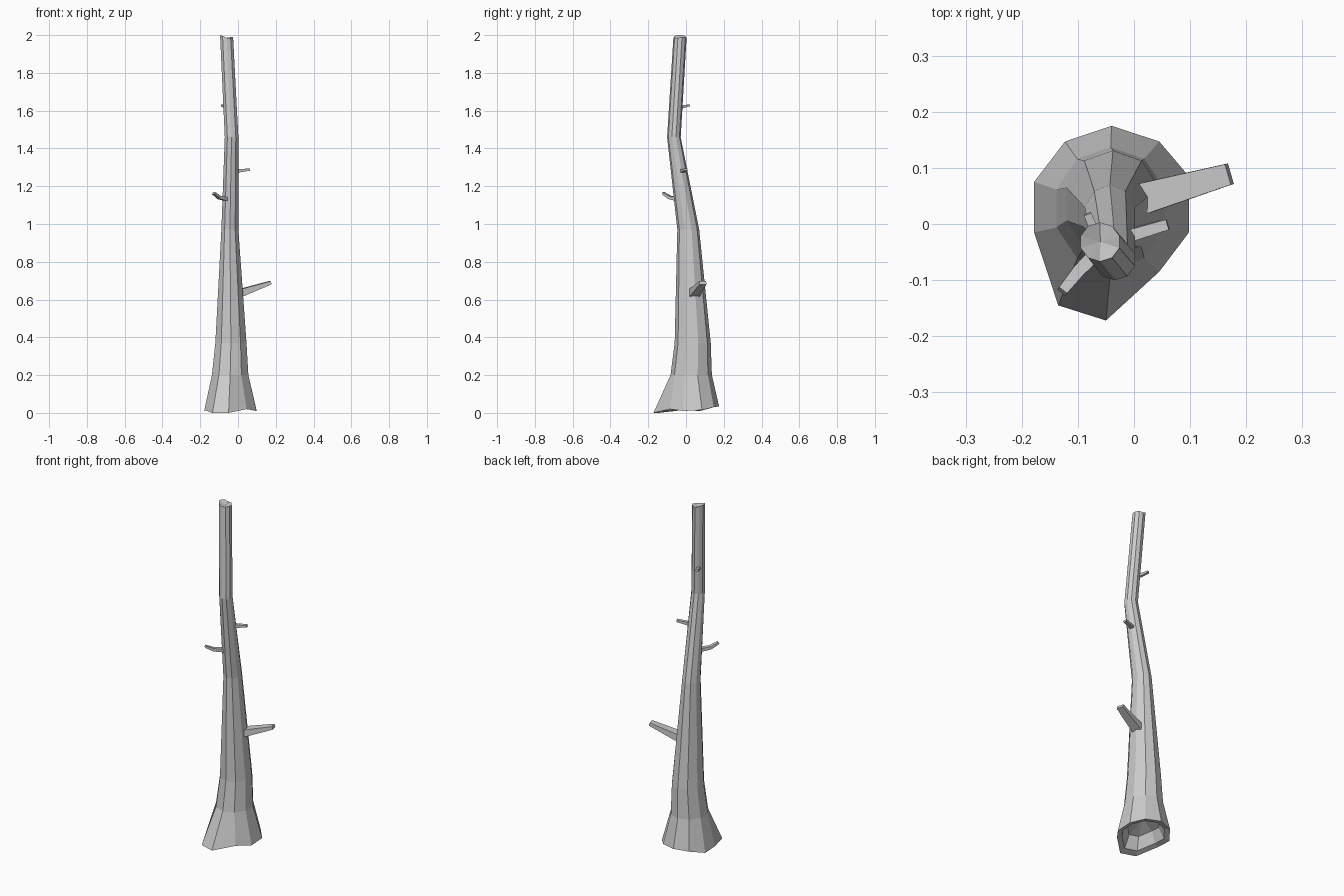
import bpy, bmesh, math
from mathutils import Vector

cube = bpy.data.objects.get("Cube")
if cube:
    bpy.data.objects.remove(cube, do_unlink=True)

SIDES = 10
GREY = (0.6, 0.6, 0.6, 1)
bark = bpy.data.materials.new("grey bark")
bark.use_nodes = True
bark.diffuse_color = GREY
bark.node_tree.nodes["Principled BSDF"].inputs["Base Color"].default_value = GREY


def finish(bm, name):
    bmesh.ops.recalc_face_normals(bm, faces=bm.faces)
    mesh = bpy.data.meshes.new(name)
    bm.to_mesh(mesh)
    bm.free()
    mesh.materials.append(bark)
    obj = bpy.data.objects.new(name, mesh)
    bpy.context.collection.objects.link(obj)
    return obj


def bridge(bm, a, b):
    n = len(a)
    for i in range(n):
        bm.faces.new((a[i], a[(i + 1) % n], b[(i + 1) % n], b[i]))


def fan(bm, ring, tip):
    v = bm.verts.new(tip)
    for i in range(len(ring)):
        bm.faces.new((ring[i], ring[(i + 1) % len(ring)], v))


def ellipse(x0, x1, y0, y1, z):
    # Ring of points filling the given extents, starting at the back
    cx, cy = (x0 + x1) / 2, (y0 + y1) / 2
    rx, ry = (x1 - x0) / 2 / math.cos(math.pi / SIDES), (y1 - y0) / 2
    return [Vector((cx + rx * math.sin(2 * math.pi * i / SIDES),
                    cy + ry * math.cos(2 * math.pi * i / SIDES), z)) for i in range(SIDES)]


# Trunk: uneven flared foot, then bent and tapering rings
foot = [Vector(p) for p in (
    (-.04, .175, .035), (.045, .147, .03), (.098, .085, .015), (.098, -.015, .01),
    (.045, -.085, .02), (-.05, -.172, 0), (-.135, -.145, 0), (-.178, -.015, .015),
    (-.178, .075, .01), (-.123, .147, .03))]
rings = [foot] + [ellipse(*r) for r in (
    (-.138, .055, -.082, .137, .2), (-.12, .045, -.06, .131, .37),
    (-.088, .002, -.046, .07, .97), (-.07, .002, -.1, -.028, 1.46),
    (-.095, -.026, -.067, .003, 1.985))]
for p in rings[-1]:
    p.z += .015 * max(-1, min(1, (-.06 - p.x) / .03)) if p.x < -.06 else .005 * (p.y > -.03)

# Hollow underside: rim and inner wall
middle = sum(foot, Vector()) / SIDES
rim = [middle.lerp(p, .8) + Vector((0, 0, .008)) for p in foot]
wall = [middle.lerp(p, .6) + Vector((0, 0, .07)) for p in foot]

bm = bmesh.new()
loops = [[bm.verts.new(p) for p in ring] for ring in [wall, rim] + rings]
for a, b in zip(loops, loops[1:]):
    bridge(bm, a, b)
fan(bm, loops[0], middle + Vector((0, 0, .1)))
fan(bm, loops[-1], (-.06, -.032, 1.98))
finish(bm, "trunk")


def branch(name, path, widths, heights):
    # Four-sided tapering stub swept along the path
    pts = [Vector(p) for p in path]
    bm = bmesh.new()
    loops = []
    for i, p in enumerate(pts):
        d = (pts[min(i + 1, len(pts) - 1)] - pts[max(i - 1, 0)]).normalized()
        side = d.cross(Vector((0, 0, 1))).normalized()
        up = side.cross(d)
        w, h = side * widths[i] / 2, up * heights[i] / 2
        loops.append([bm.verts.new(p + q) for q in (w + h, h - w, -w - h, w - h)])
    for a, b in zip(loops, loops[1:]):
        bridge(bm, a, b)
    bm.faces.new(loops[0])
    bm.faces.new(loops[-1])
    finish(bm, name)


branch("large_branch", [(.015, .045, .636), (.17, .089, .689)], (.056, .038), (.04, .018))
branch("left_twig", [(-.01, -.022, 1.28), (.06, -.001, 1.288)], (.022, .019), (.018, .012))
branch("front_twig", [(-.06, -.045, 1.132), (-.1, -.085, 1.14), (-.128, -.12, 1.163)],
       (.026, .022, .018), (.02, .017, .012))
branch("back_twig", [(-.063, -.03, 1.618), (-.083, .018, 1.628)], (.017, .014), (.015, .011))
